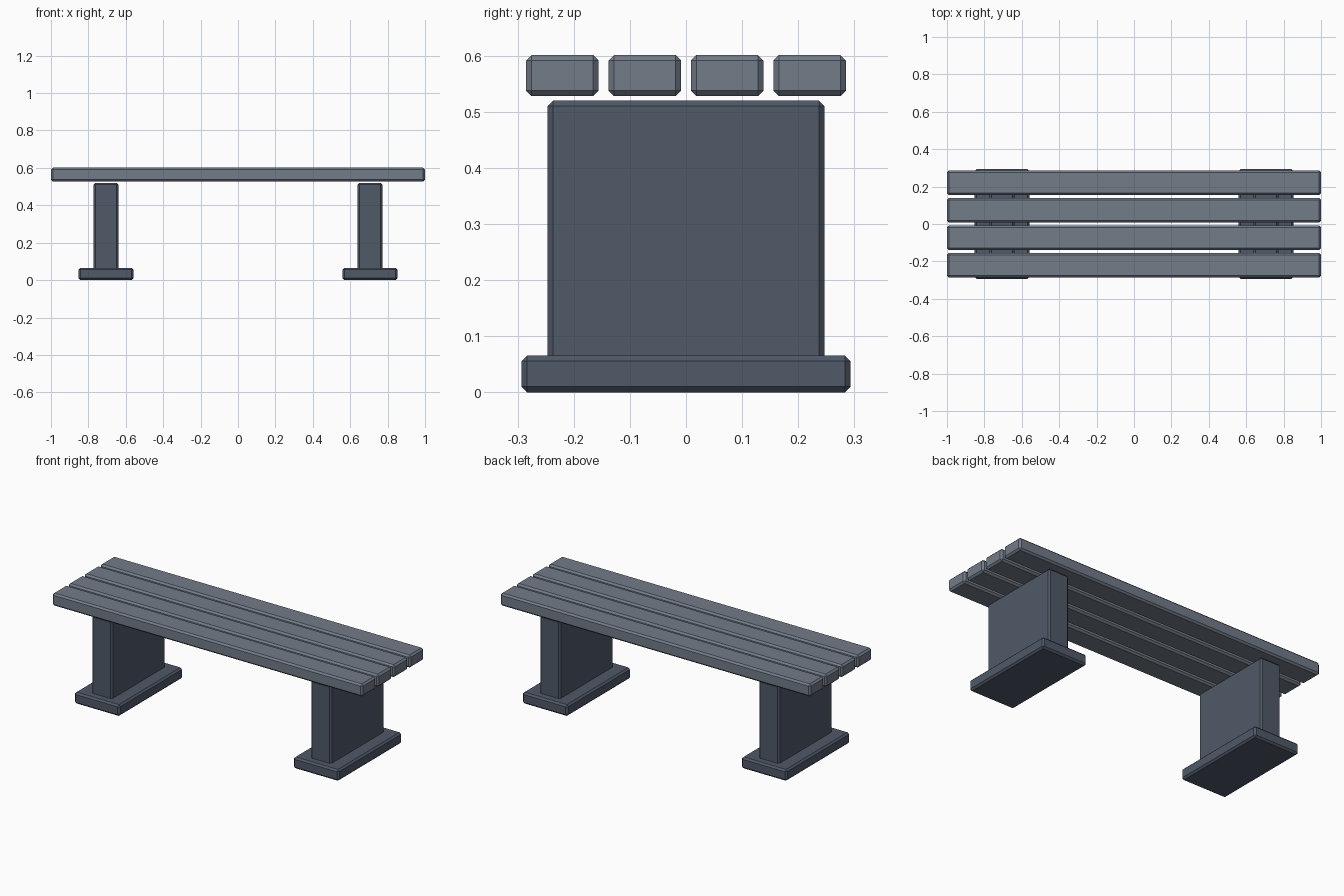
import bpy

if "Cube" in bpy.data.objects:
    bpy.data.objects.remove(bpy.data.objects["Cube"])


def material(name, rgb):
    mat = bpy.data.materials.new(name)
    mat.diffuse_color = (*rgb, 1)
    mat.use_nodes = True
    mat.node_tree.nodes["Principled BSDF"].inputs["Base Color"].default_value = mat.diffuse_color
    return mat


def block(name, center, size, mat):
    """Box with chamfered edges."""
    bpy.ops.mesh.primitive_cube_add(size=1, location=center)
    obj = bpy.context.object
    obj.name = name
    obj.scale = size
    bpy.ops.object.transform_apply(location=False, rotation=False, scale=True)
    bevel = obj.modifiers.new("chamfer", 'BEVEL')
    bevel.width = 0.01
    bevel.segments = 1
    obj.data.materials.append(mat)
    return obj


slat_mat = material("slat_grey", (0.17, 0.20, 0.25))
leg_mat = material("support_grey", (0.08, 0.10, 0.14))

# Seat: four long slats with narrow gaps
for i in range(4):
    block(f"seat_slat_{i + 1}", (0, (i - 1.5) * 0.147, 0.5645),
          (2.0, 0.13, 0.073), slat_mat)

# Supports: a slab leg standing on a wider foot at each end
for side, x in (("left", -0.706), ("right", 0.706)):
    block(f"{side}_foot", (x, 0, 0.033), (0.292, 0.586, 0.066), leg_mat)
    block(f"{side}_leg", (x, 0, 0.285), (0.132, 0.494, 0.47), leg_mat)
